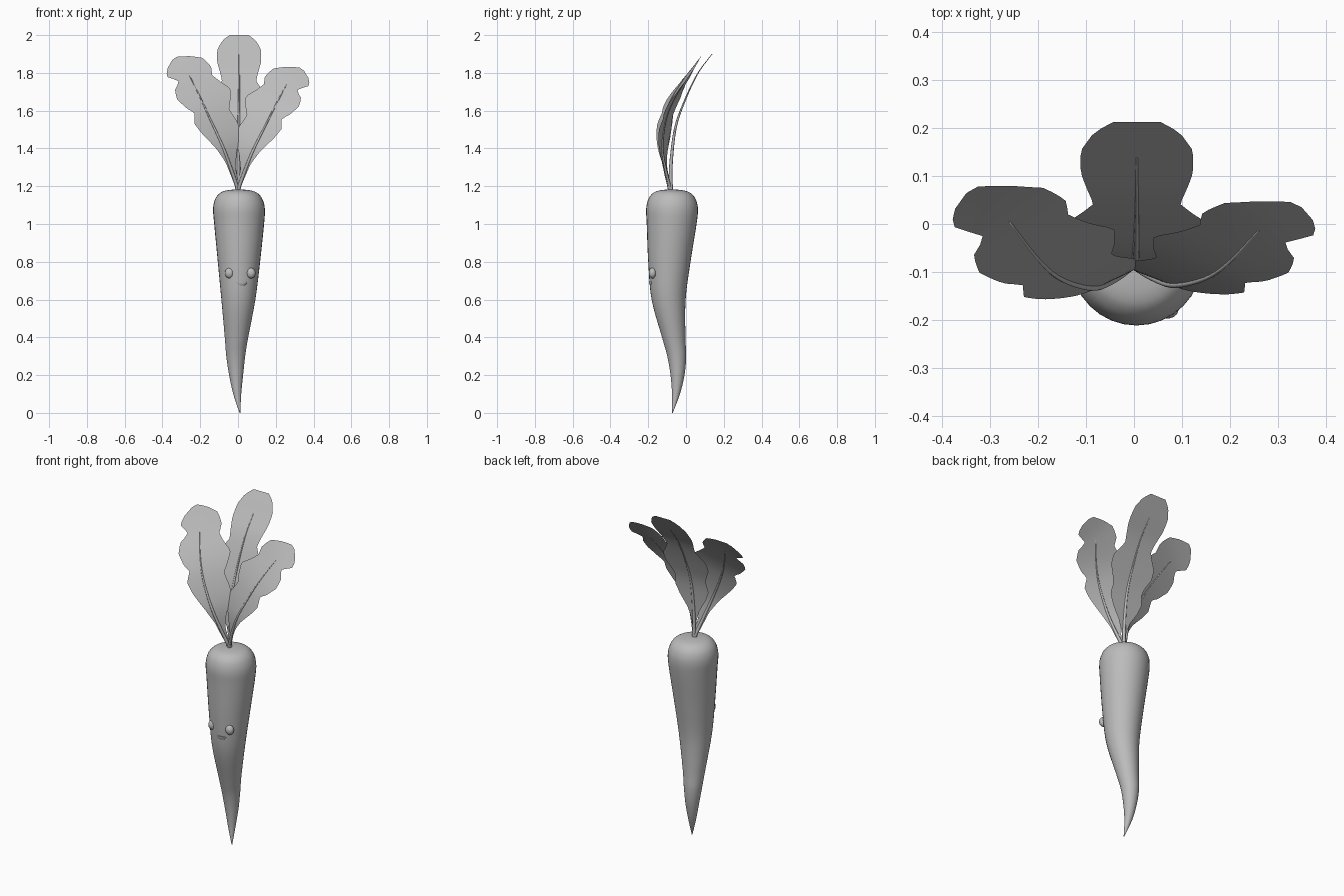
import bpy
import bmesh
import math
from mathutils import Vector

default_cube = bpy.data.objects.get("Cube")
if default_cube:
    bpy.data.objects.remove(default_cube)

# Single flat colour
grey = bpy.data.materials.new("plain_grey")
grey.use_nodes = True
grey.diffuse_color = (0.5, 0.5, 0.5, 1)
grey.node_tree.nodes["Principled BSDF"].inputs["Base Color"].default_value = (0.5, 0.5, 0.5, 1)


def finish(name, bm):
    """Turn a bmesh into a smooth shaded, coloured object."""
    mesh = bpy.data.meshes.new(name)
    bm.to_mesh(mesh)
    bm.free()
    mesh.materials.append(grey)
    obj = bpy.data.objects.new(name, mesh)
    bpy.context.collection.objects.link(obj)
    bpy.ops.object.select_all(action="DESELECT")
    obj.select_set(True)
    bpy.context.view_layer.objects.active = obj
    bpy.ops.object.shade_smooth_by_angle(angle=math.radians(50))
    return obj


def linear(table, key):
    """Read a table whose first column is the key, with straight interpolation."""
    for low, high in zip(table, table[1:]):
        if key <= high[0]:
            f = max(0, (key - low[0]) / (high[0] - low[0]))
            return [a + (b - a) * f for a, b in zip(low[1:], high[1:])]
    return list(table[-1][1:])


def smooth_rows(table, steps):
    """Catmull-Rom rows passing through every row of a table."""
    rows = []
    padded = [table[0]] + list(table) + [table[-1]]
    for p, a, b, n in zip(padded, padded[1:], padded[2:], padded[3:]):
        for i in range(steps):
            t = i / steps
            rows.append([0.5 * (2 * y + (z - x) * t + (2 * x - 5 * y + 4 * z - w) * t * t
                                + (3 * y - x - 3 * z + w) * t ** 3)
                         for x, y, z, w in zip(p, a, b, n)])
    return rows + [list(table[-1])]


def loft(name, rings):
    """Closed tube through horizontal rings given as (z, x, y, radius)."""
    bm = bmesh.new()
    sides = 32 if name == "root_body" else 8
    loops = []
    for z, x, y, r in rings:
        angles = [math.tau * i / sides for i in range(sides)]
        loops.append([bm.verts.new((x + r * math.cos(a), y + r * math.sin(a), z)) for a in angles])
    for low, high in zip(loops, loops[1:]):
        for i in range(sides):
            j = (i + 1) % sides
            bm.faces.new((low[i], low[j], high[j], high[i]))
    bm.faces.new(loops[0][::-1])
    bm.faces.new(loops[-1])
    return finish(name, bm)


# Tapering, gently bent root: z, centre x, centre y, radius
body = [(0, .01, -.072, .002), (.1, -.004, -.053, .021), (.2, -.01, -.045, .037),
        (.3, -.012, -.049, .05), (.4, -.008, -.065, .062), (.6, .002, -.092, .09),
        (.8, .005, -.088, .112), (1, .006, -.076, .132), (1.08, .005, -.074, .137),
        (1.13, .004, -.074, .126), (1.16, .004, -.075, .104), (1.175, .003, -.076, .075),
        (1.182, .002, -.077, .03), (1.182, .002, -.077, .004)]
loft("root_body", smooth_rows(body, 5))


def leaf(name, path, inner, outer, lean, stem_top, place=lambda p: p, flip=False):
    """Lobed sheet swept along a path (z, x, y), with a tapered rib along its middle."""
    curve = smooth_rows(path, 6)
    bottom, top = path[0][0], path[-1][0]
    count = 44
    bm = bmesh.new()
    rows = []
    for i in range(count + 1):
        z = bottom + (top - bottom) * i / count
        x, y = linear(curve, z)
        below = linear(curve, z - 0.04)
        above = linear(curve, z + 0.04)
        along = Vector((above[0] - below[0], 0, min(z + 0.04, top) - max(z - 0.04, bottom)))
        along.normalize()
        across = Vector((along.z, lean, -along.x))
        widths = (-linear(outer, z)[0], linear(inner, z)[0])
        offsets = [widths[0], widths[0] / 2, 0, widths[1] / 2, widths[1]]
        points = [place(Vector((x, y, z)) + across * w) for w in offsets]
        rows.append([bm.verts.new(p) for p in (points[::-1] if flip else points)])
    for low, high in zip(rows, rows[1:]):
        for c in range(len(low) - 1):
            bm.faces.new((low[c], low[c + 1], high[c + 1], high[c]))
    bmesh.ops.remove_doubles(bm, verts=bm.verts, dist=0.0005)
    finish(name + "_blade", bm)

    rings = []
    for i in range(25):
        z = bottom - 0.01 + (stem_top - bottom) * i / 24
        p = place(Vector((*linear(curve, z), z)))
        rings.append((p.z, p.x, p.y, 0.011 - 0.009 * i / 24))
    loft(name + "_stem", rings)


# Tall rear leaf, symmetric about its rib
rear_path = [(1.18, .003, -.08), (1.31, .003, -.08), (1.5, .004, -.058), (1.63, .005, -.016),
             (1.79, .006, .058), (1.9, .006, .138), (2, .006, .212)]
rear_half = [(1.18, .008), (1.28, .015), (1.35, .04), (1.42, .085), (1.48, .11), (1.54, .1),
             (1.58, .115), (1.63, .143), (1.68, .143), (1.72, .115), (1.76, .09), (1.8, .1),
             (1.86, .117), (1.92, .117), (1.97, .09), (1.99, .065), (2, .05)]
leaf("rear_leaf", rear_path, rear_half, rear_half, 0, 1.91)

# Side leaves: the left one is a slightly shorter mirror of the right one
side_path = [(1.18, 0, -.08), (1.3, -.04, -.113), (1.42, -.085, -.132), (1.56, -.15, -.115),
             (1.67, -.2, -.073), (1.8, -.265, .012), (1.885, -.325, .078)]
side_inner = [(1.18, .008), (1.29, .025), (1.365, .06), (1.43, .115), (1.49, .125), (1.56, .113),
              (1.6, .14), (1.65, .165), (1.7, .13), (1.74, .108), (1.776, .124), (1.82, .108),
              (1.86, .05), (1.885, 0)]
side_outer = [(1.18, .008), (1.33, .015), (1.41, .035), (1.51, .072), (1.565, .085), (1.615, .062),
              (1.65, .09), (1.71, .115), (1.755, .105), (1.785, .062), (1.84, .105), (1.865, .085),
              (1.885, .03)]
leaf("right_leaf", side_path, side_inner, side_outer, 0.45, 1.8)


def mirrored(p):
    return Vector((-p.x, -0.1 + (p.y + 0.1) * 0.82, 1.18 + (p.z - 1.18) * 0.92))


leaf("left_leaf", side_path, side_inner, side_outer, 0.45, 1.8, mirrored, True)


def bead(name, centre, size, halve=False):
    """Flattened ball, optionally keeping only its lower half."""
    bm = bmesh.new()
    bmesh.ops.create_uvsphere(bm, u_segments=20, v_segments=12, radius=1)
    if halve:
        cut = bmesh.ops.bisect_plane(bm, geom=bm.verts[:] + bm.edges[:] + bm.faces[:],
                                     plane_co=(0, 0, 0), plane_no=(0, 0, 1), clear_outer=True)
        rim = [e for e in cut["geom_cut"] if isinstance(e, bmesh.types.BMEdge)]
        bmesh.ops.contextual_create(bm, geom=rim)
    for v in bm.verts:
        v.co = Vector([c * s for c, s in zip(v.co, size)]) + Vector(centre)
    finish(name, bm)


# Small face on the front of the root
for side, x in (("right", -0.045), ("left", 0.069)):
    bead(side + "_eye", (x, -0.177, 0.74), (0.024, 0.02, 0.028))
bead("mouth", (0.014, -0.182, 0.695), (0.035, 0.014, 0.026), halve=True)
